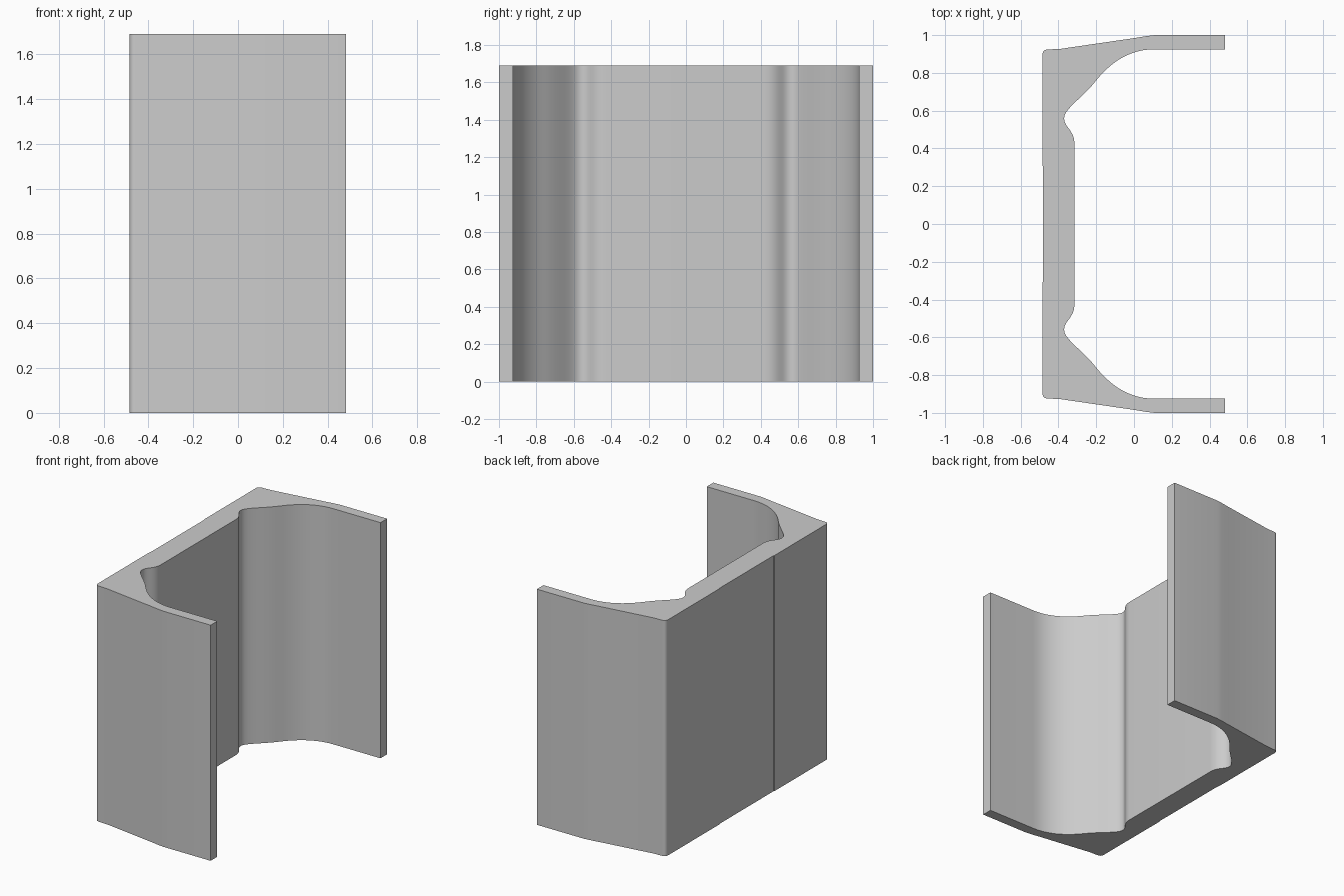
import bpy
import bmesh
import math
from mathutils import Vector
from mathutils.geometry import interpolate_bezier

HEIGHT = 1.69

cube = bpy.data.objects.get("Cube")
if cube:
    bpy.data.objects.remove(cube, do_unlink=True)


def bezier(a, b, c, d, steps=10):
    """Points along a cubic curve, as (x, y) pairs."""
    pts = interpolate_bezier(*[Vector((*p, 0)) for p in (a, b, c, d)], steps)
    return [(p.x, p.y) for p in pts]


# Half of the channel profile, from the inner web round to the outer web
half = [(-0.315, 0.42)]
# Bead at the web edge, then the relief groove
half += bezier((-0.315, 0.42), (-0.315, 0.50), (-0.37, 0.51), (-0.37, 0.56), 13)[1:]
half += bezier((-0.37, 0.56), (-0.37, 0.61), (-0.27, 0.67), (-0.20, 0.76), 11)[1:]
# Concave fillet into the thin flange
half += bezier((-0.20, 0.76), (-0.12, 0.86), (-0.02, 0.925), (0.11, 0.925), 14)[1:]
# Flange end and tapered outer side
half += [(0.483, 0.925), (0.483, 1.0), (0.11, 1.0), (0.06, 0.994), (0.0, 0.984), (-0.39, 0.927)]
# Rounded outer corner and shallow recess of the web back
half += bezier((-0.455, 0.924), (-0.475, 0.924), (-0.485, 0.915), (-0.485, 0.89), 6)
half += [(-0.485, 0.31), (-0.481, 0.305)]

profile = half + [(x, -y) for x, y in reversed(half)]

# Extrude the closed profile upwards
bm = bmesh.new()
base = bm.faces.new([bm.verts.new((x, y, 0)) for x, y in profile])
result = bmesh.ops.extrude_face_region(bm, geom=[base], use_keep_orig=True)
top = [v for v in result["geom"] if isinstance(v, bmesh.types.BMVert)]
bmesh.ops.translate(bm, verts=top, vec=(0, 0, HEIGHT))
bmesh.ops.recalc_face_normals(bm, faces=bm.faces)
caps = [f for f in bm.faces if len(f.verts) > 4]
bmesh.ops.triangulate(bm, faces=caps, ngon_method="EAR_CLIP")

mesh = bpy.data.meshes.new("channel_section")
bm.to_mesh(mesh)
bm.free()
channel = bpy.data.objects.new("channel_section", mesh)
bpy.context.collection.objects.link(channel)

# Plain grey material
grey = bpy.data.materials.new("light_grey")
grey.use_nodes = True
colour = (0.6, 0.6, 0.6, 1)
grey.diffuse_color = colour
grey.node_tree.nodes["Principled BSDF"].inputs["Base Color"].default_value = colour
mesh.materials.append(grey)

# Smooth the fillets, keep the edges sharp
bpy.ops.object.select_all(action="DESELECT")
channel.select_set(True)
bpy.context.view_layer.objects.active = channel
bpy.ops.object.shade_smooth_by_angle(angle=math.radians(30))
